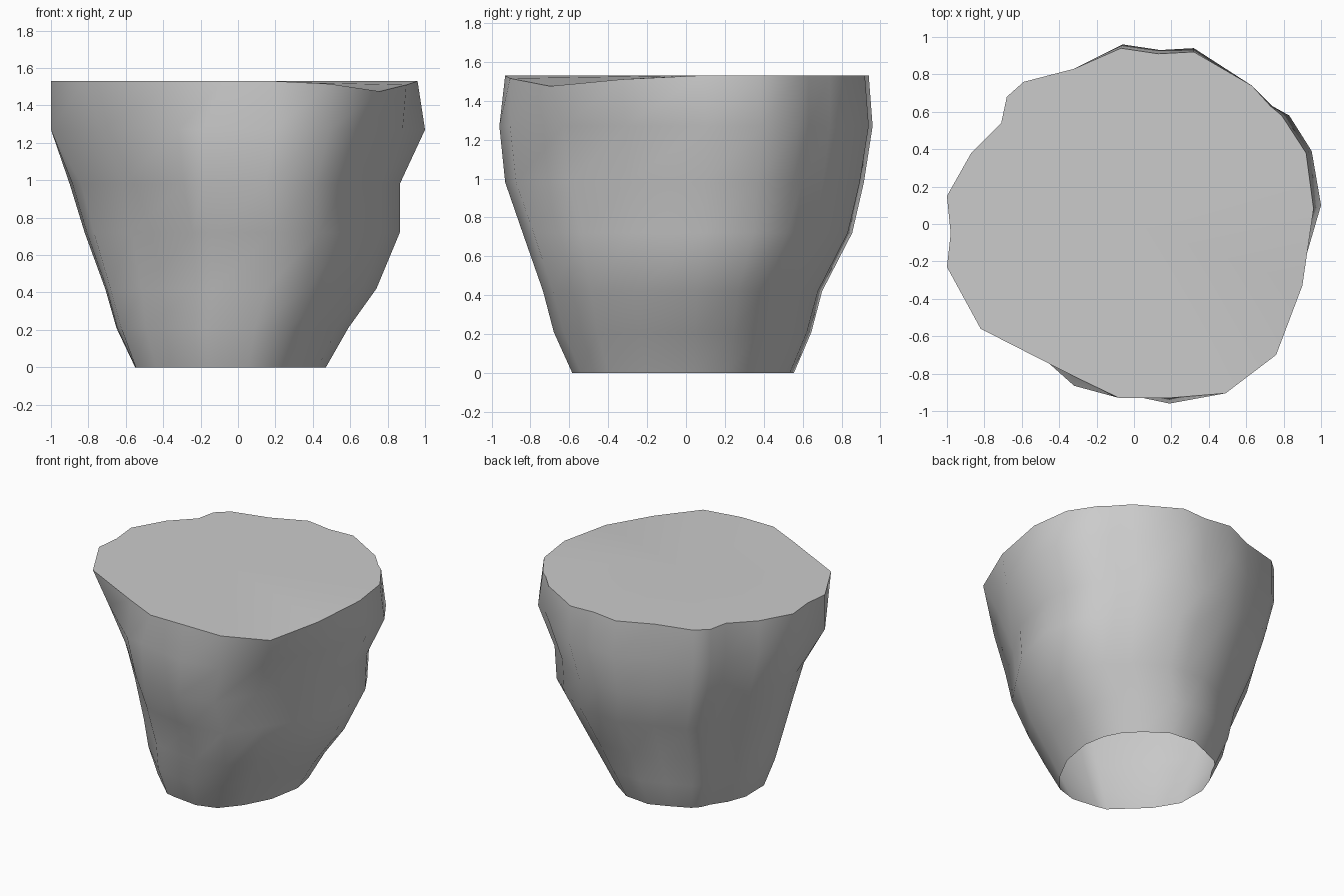
import bpy, bmesh, math

if "Cube" in bpy.data.objects:
    bpy.data.objects.remove(bpy.data.objects["Cube"])

# Rim outline (counter-clockwise) and the bulging outline just below it
RIM = [(.96, .08), (.92, .38), (.79, .58), (.73, .63), (.63, .74), (.32, .92), (.13, .91),
       (-.07, .94), (-.32, .83), (-.59, .76), (-.68, .68), (-.71, .54), (-.87, .38),
       (-1, .15), (-.98, -.05), (-1, -.23), (-.82, -.56), (-.33, -.81), (-.08, -.93),
       (.19, -.93), (.49, -.905), (.76, -.7), (.9, -.33)]
BULGE = {0: (1, .1), 1: (.95, .39), 2: (.83, .58), 3: (.74, .63), 5: (.32, .94), 6: (.14, .93),
         7: (-.06, .96), 16: (-.73, -.5), 17: (-.32, -.865), 18: (-.19, -.88), 19: (.19, -.96),
         21: (.69, -.63), 22: (.88, -.31)}
belly = [BULGE.get(i, p) for i, p in enumerate(RIM)]

# Corners that are pulled inwards below the rim
PULL = {15: .07, 16: .08, 17: .04, 21: .03}

# Lower rings: z, x min, x max, y min, y max, roundness, pull strength
RINGS = [(0, -.55, .47, -.585, .555, .5, 0), (.21, -.65, .59, -.68, .645, .45, .5),
         (.42, -.71, .74, -.735, .70, .3, .5), (.72, -.82, .865, -.84, .855, .2, .8),
         (.98, -.90, .865, -.93, .915, .08, 1)]


def fit(values, lo, hi):
    a, b = min(values), max(values)
    return [lo + (v - a) / (b - a) * (hi - lo) for v in values]


def ring(z, x0, x1, y0, y1, roundness, pull):
    pts = []
    for i, (x, y) in enumerate(belly):
        k = 1 + roundness * (.96 / math.hypot(x, y) - 1)
        k *= 1 - pull * PULL.get(i, 0)
        pts.append((x * k, y * k))
    xs = fit([p[0] for p in pts], x0, x1)
    ys = fit([p[1] for p in pts], y0, y1)
    return [(x, y, z) for x, y in zip(xs, ys)]


# Stack of cross-sections, with a dip in the rim at the front right
dips = {21: 1.475, 22: 1.51, 20: 1.515}
sections = [ring(*r) for r in RINGS]
sections.append([(x, y, 1.27) for x, y in belly])
sections.append([(x, y, dips.get(i, 1.53)) for i, (x, y) in enumerate(RIM)])

# Skin the sections, close the top and leave the underside open
bm = bmesh.new()
loops = [[bm.verts.new(p) for p in s] for s in sections]
n = len(RIM)
for a, b in zip(loops, loops[1:]):
    for i in range(n):
        j = (i + 1) % n
        bm.faces.new((a[i], a[j], b[j], b[i]))
centre = bm.verts.new((0, 0, 1.53))
for i in range(n):
    bm.faces.new((loops[-1][i], loops[-1][(i + 1) % n], centre))

mesh = bpy.data.meshes.new("tapered_block")
bm.to_mesh(mesh)
bm.free()
block = bpy.data.objects.new("tapered_block", mesh)
bpy.context.collection.objects.link(block)

# Smooth sides, sharp rim
bpy.context.view_layer.objects.active = block
block.select_set(True)
bpy.ops.object.shade_smooth_by_angle(angle=math.radians(50))
